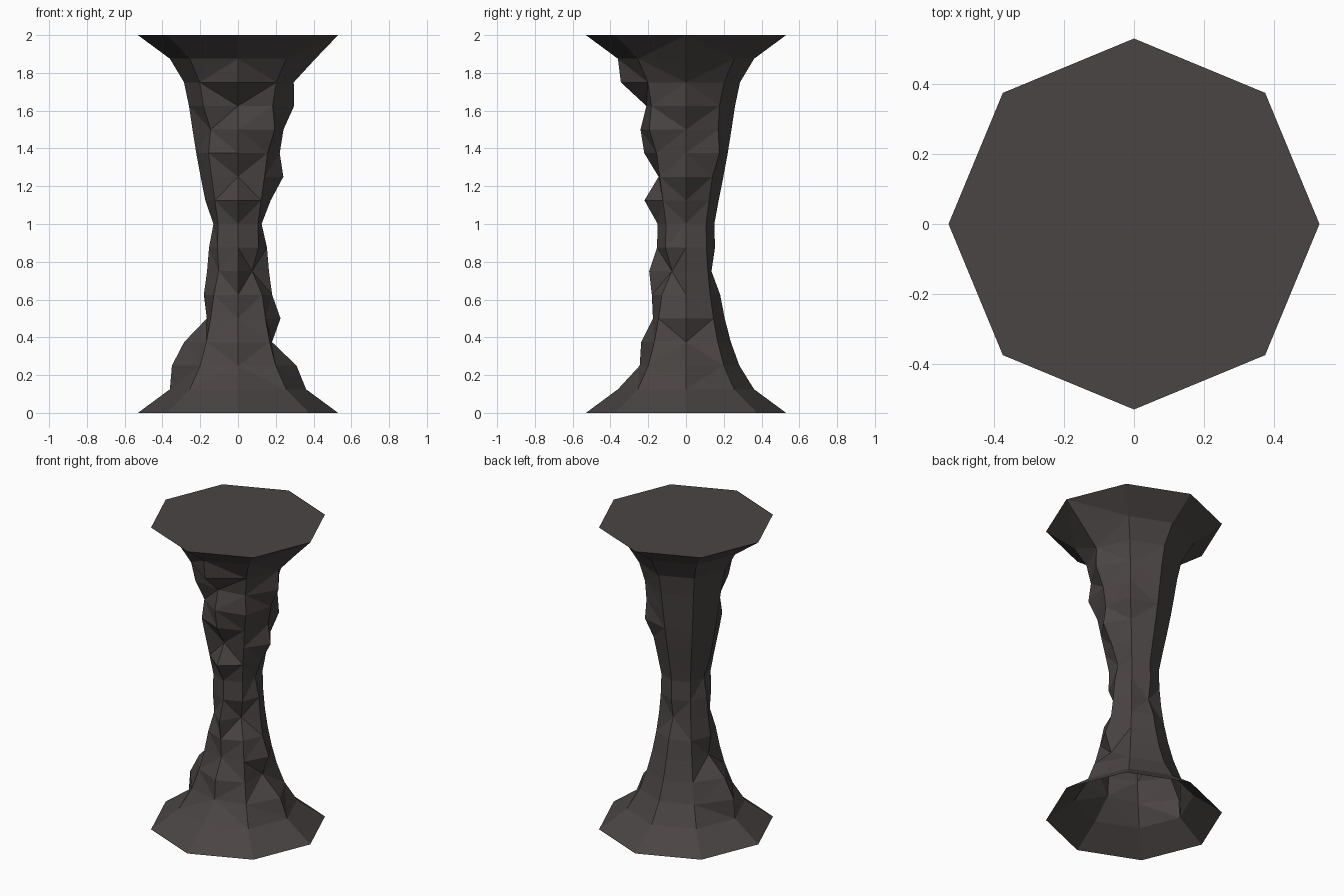
import bpy, bmesh, math

if "Cube" in bpy.data.objects:
    bpy.data.objects.remove(bpy.data.objects["Cube"])

SIDES, RINGS, HEIGHT = 8, 16, 2.0
# main bulges and chips by side: ring -> radius
CHIPS = {
    0: {2: .31, 3: .18, 4: .225, 8: .125, 10: .24, 13: .297, 14: .295, 15: .41},  # right
    1: {11: .25, 13: .25},                                     # back right
    2: {6: .135},                                              # back
    4: {2: .35, 3: .285, 4: .165, 8: .13},                     # left
    5: {6: .145, 12: .205},                                    # front left
    6: {2: .245, 4: .175, 6: .195, 9: .22, 10: .145, 13: .21, 14: .345},  # front
    7: {6: .105, 12: .275},                                    # front right
}


def radius(side, ring):
    """Waisted column flaring to equal ends, fuller above the waist, with chips."""
    t = ring / RINGS * 2 - 1
    r = .15 + .22 * t ** 2 + .16 * t ** 10
    if t > 0:
        r += .04 * max(0, math.sin(math.pi * t * 1.3))
    return CHIPS.get(side, {}).get(ring, r)


# rings of the column
bm = bmesh.new()
rings = []
for k in range(RINGS + 1):
    ring = []
    for i in range(SIDES):
        r, a = radius(i, k), math.tau * i / SIDES
        ring.append(bm.verts.new((r * math.cos(a), r * math.sin(a), HEIGHT * k / RINGS)))
    rings.append(ring)

# faceted walls
walls = []
for low, high in zip(rings, rings[1:]):
    for i in range(SIDES):
        j = (i + 1) % SIDES
        walls.append(bm.faces.new((low[i], low[j], high[j], high[i])))
bmesh.ops.triangulate(bm, faces=walls, quad_method='SHORT_EDGE')

# flat top cap; the foot is open underneath
bm.faces.new(rings[-1])

mesh = bpy.data.meshes.new("stone_column")
bm.to_mesh(mesh)
bm.free()
stone = bpy.data.materials.new("dark stone")
stone.diffuse_color = (.068, .059, .057, 1)
stone.use_nodes = True
stone.node_tree.nodes["Principled BSDF"].inputs["Base Color"].default_value = stone.diffuse_color
mesh.materials.append(stone)
column = bpy.data.objects.new("stone_column", mesh)
bpy.context.collection.objects.link(column)
